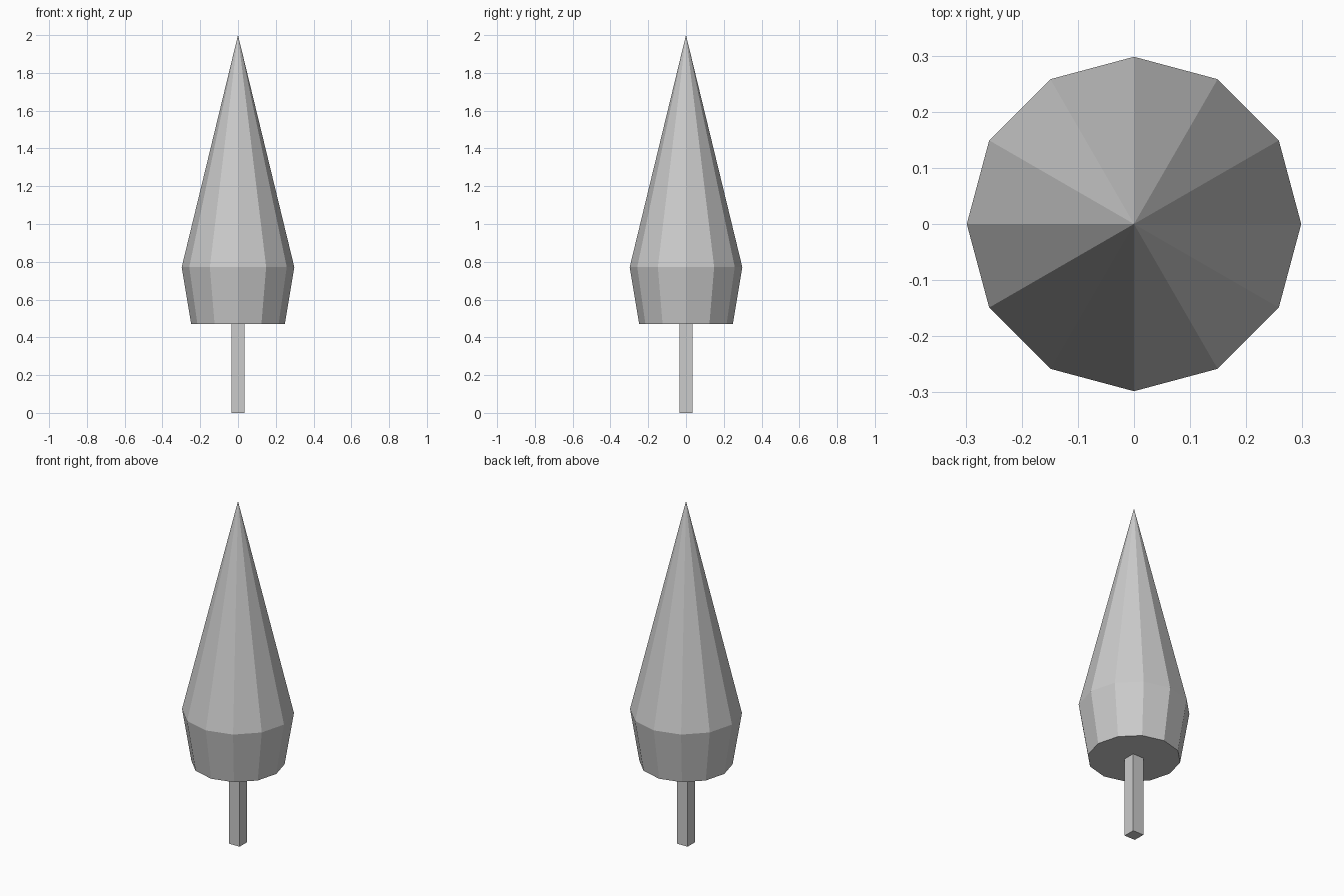
import bpy, bmesh, math

if "Cube" in bpy.data.objects:
    bpy.data.objects.remove(bpy.data.objects["Cube"])

SIDES = 12
RINGS = [(0.248, 0.47), (0.298, 0.772)]   # radius, height
TIP_Z = 2.0
TRUNK_HALF = 0.035


def make_object(name, bm):
    bmesh.ops.recalc_face_normals(bm, faces=bm.faces[:])
    mesh = bpy.data.meshes.new(name)
    bm.to_mesh(mesh)
    bm.free()
    obj = bpy.data.objects.new(name, mesh)
    bpy.context.collection.objects.link(obj)
    return obj


# Foliage: flared skirt topped by a tall twelve-sided cone
bm = bmesh.new()
lower, upper = [
    [bm.verts.new((r * math.cos(2 * math.pi * i / SIDES),
                   r * math.sin(2 * math.pi * i / SIDES), z))
     for i in range(SIDES)]
    for r, z in RINGS]
tip = bm.verts.new((0, 0, TIP_Z))
bm.faces.new(lower[::-1])
for i in range(SIDES):
    j = (i + 1) % SIDES
    bm.faces.new((lower[i], lower[j], upper[j], upper[i]))
    bm.faces.new((upper[i], upper[j], tip))
make_object("foliage", bm)

# Trunk: square post reaching the underside of the foliage
bm = bmesh.new()
height = RINGS[0][1] + 0.005
bmesh.ops.create_cube(bm, size=1)
bmesh.ops.scale(bm, vec=(2 * TRUNK_HALF, 2 * TRUNK_HALF, height), verts=bm.verts)
bmesh.ops.translate(bm, vec=(0, 0, height / 2), verts=bm.verts)
make_object("trunk", bm)
